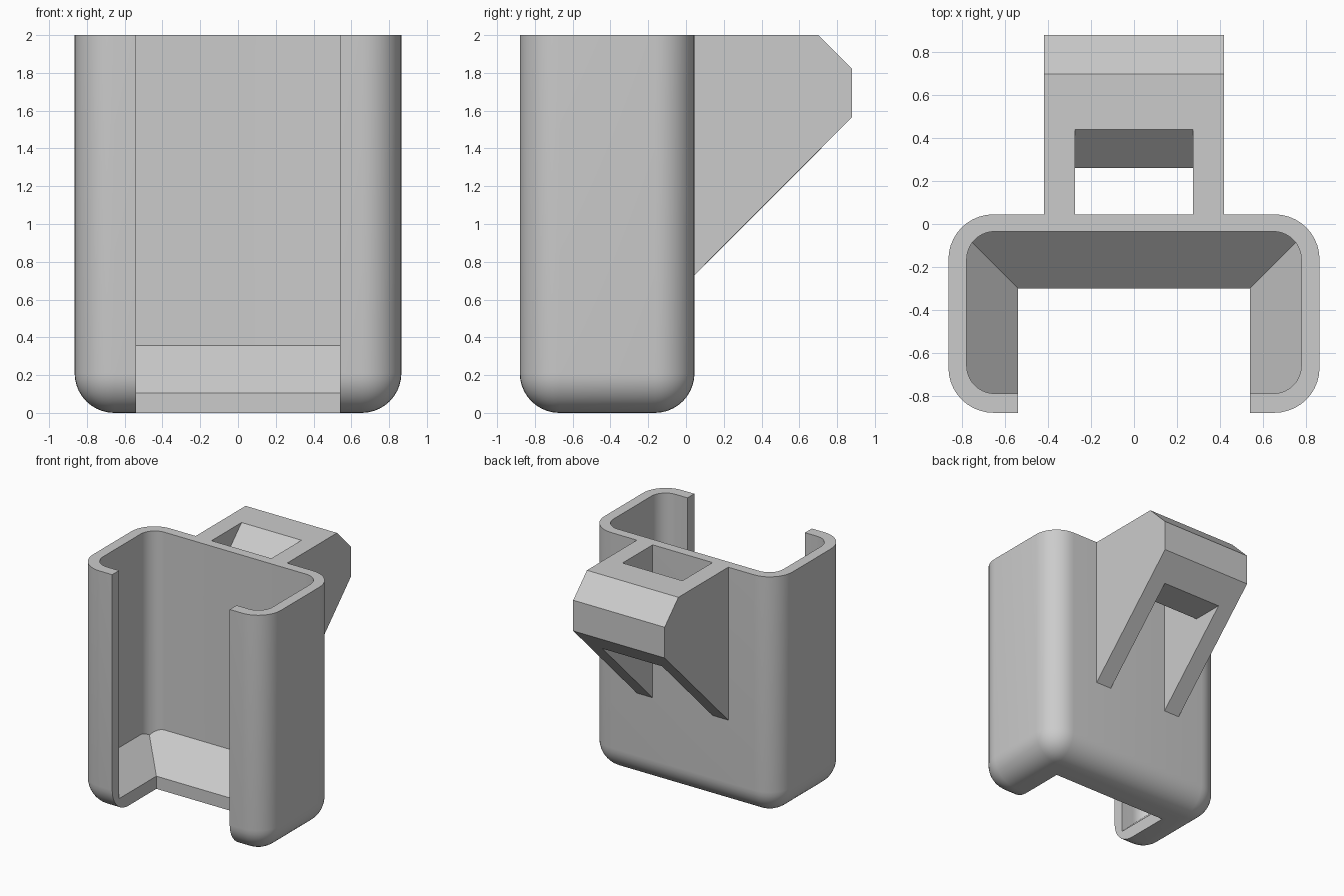
import bpy, bmesh, math

old = bpy.data.objects.get("Cube")
if old:
    bpy.data.objects.remove(old, do_unlink=True)

GREY = (0.6, 0.6, 0.6, 1.0)
mat = bpy.data.materials.new("plain_grey")
mat.use_nodes = True
mat.diffuse_color = GREY
mat.node_tree.nodes["Principled BSDF"].inputs["Base Color"].default_value = GREY


def add_object(name, bm):
    bmesh.ops.recalc_face_normals(bm, faces=bm.faces)
    mesh = bpy.data.meshes.new(name)
    bm.to_mesh(mesh)
    bm.free()
    mesh.materials.append(mat)
    obj = bpy.data.objects.new(name, mesh)
    bpy.context.collection.objects.link(obj)
    return obj


def loft(name, rings):
    """Closed solid through a stack of matching point rings."""
    bm = bmesh.new()
    loops = [[bm.verts.new(p) for p in ring] for ring in rings]
    n = len(loops[0])
    for low, high in zip(loops, loops[1:]):
        for i in range(n):
            j = (i + 1) % n
            bm.faces.new((low[i], low[j], high[j], high[i]))
    bm.faces.new(loops[0])
    bm.faces.new(loops[-1])
    return add_object(name, bm)


def rect(x, y0, y1, z):
    return [(-x, y0, z), (x, y0, z), (x, y1, z), (-x, y1, z)]


def box(name, x, y0, y1, z0, z1):
    return loft(name, [rect(x, y0, y1, z0), rect(x, y0, y1, z1)])


def side_profile(name, half_width, points):
    return loft(name, [[(x, y, z) for y, z in points] for x in (-half_width, half_width)])


def round_edges(obj, radius, bottom):
    """Round the upright edges, and the bottom ones if asked."""
    bm = bmesh.new()
    bm.from_mesh(obj.data)
    z_min = min(v.co.z for v in bm.verts)
    edges = []
    for e in bm.edges:
        a, b = (v.co for v in e.verts)
        upright = abs(a.z - b.z) > 0.1
        low = max(a.z, b.z) < z_min + 0.001
        if upright or (bottom and low):
            edges.append(e)
    bmesh.ops.bevel(bm, geom=edges, offset=radius, offset_type='OFFSET',
                    segments=10, profile=0.5, affect='EDGES', clamp_overlap=True)
    bm.to_mesh(obj.data)
    bm.free()


def boolean(obj, other, operation):
    mod = obj.modifiers.new("cut", 'BOOLEAN')
    mod.operation = operation
    mod.solver = 'EXACT'
    mod.object = other
    bpy.context.view_layer.objects.active = obj
    bpy.ops.object.modifier_apply(modifier=mod.name)
    bpy.data.objects.remove(other, do_unlink=True)


# Holder shell with rounded corners and bottom
holder = box("holder_shell", 0.865, -0.88, 0.045, 0, 2)
round_edges(holder, 0.21, bottom=True)

# Inner pocket, narrowing to a sloped ledge at the bottom
pocket = box("pocket_cutter", 0.78, -0.79, -0.035, -0.2, 2.3)
round_edges(pocket, 0.13, bottom=False)
funnel = loft("funnel_cutter", [
    rect(0.54 + d, -1.2, -0.3 + d, z)
    for d, z in ((-0.1, 0.01), (0.32, 0.41), (0.32, 2.2))])
boolean(pocket, funnel, 'INTERSECT')
boolean(holder, pocket, 'DIFFERENCE')

# Open front and floor
boolean(holder, box("front_slot_cutter", 0.54, -1.1, -0.3, -0.1, 2.2), 'DIFFERENCE')

# Rear bracket: two side plates joined by an eight-sided bar
bracket = side_profile("rear_bracket", 0.42, [
    (0.045, 2), (0.70, 2), (0.88, 1.82), (0.88, 1.565), (0.045, 0.73)])
loop_hole = side_profile("loop_cutter", 0.275, [
    (0, 2.1), (0.54, 2.1), (0.26, 1.82), (0.26, 1.565),
    (0.435, 1.39), (0.9, 1.39), (0.9, 0.5), (0, 0.5)])
boolean(bracket, loop_hole, 'DIFFERENCE')

# Smooth rounded corners, crisp edges elsewhere
bpy.ops.object.select_all(action='DESELECT')
holder.select_set(True)
bpy.context.view_layer.objects.active = holder
bpy.ops.object.shade_smooth_by_angle(angle=math.radians(30))
